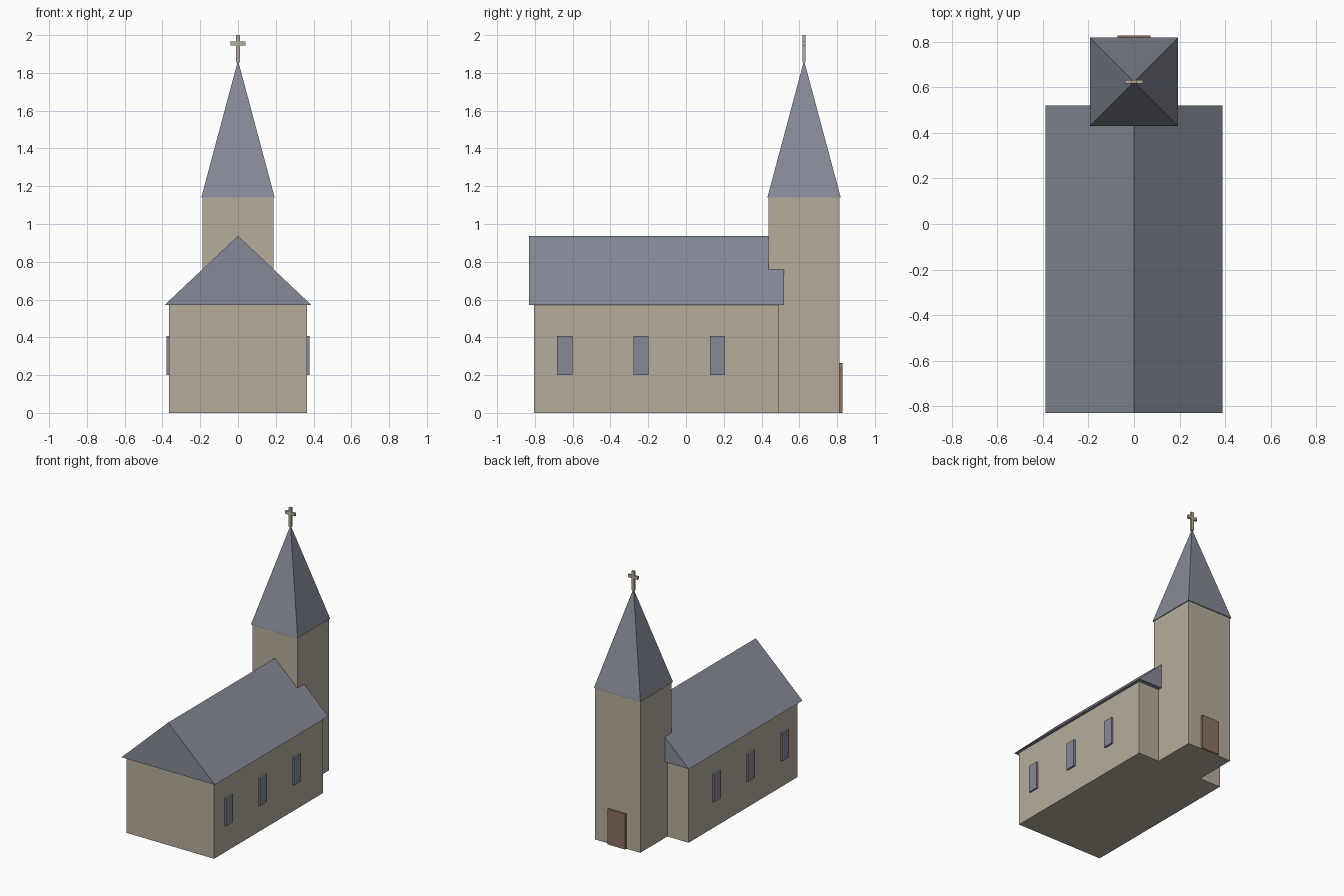
import bpy

if "Cube" in bpy.data.objects:
    bpy.data.objects.remove(bpy.data.objects["Cube"])


def material(name, color):
    m = bpy.data.materials.new(name)
    m.diffuse_color = (*color, 1)
    m.use_nodes = True
    m.node_tree.nodes["Principled BSDF"].inputs["Base Color"].default_value = m.diffuse_color
    return m


wall = material("beige_wall", (0.47, 0.42, 0.335))
slate = material("slate_grey", (0.235, 0.255, 0.305))
wood = material("brown_wood", (0.26, 0.165, 0.118))


def mesh_object(name, verts, faces, mat):
    me = bpy.data.meshes.new(name)
    me.from_pydata(verts, [], faces)
    me.materials.append(mat)
    ob = bpy.data.objects.new(name, me)
    bpy.context.collection.objects.link(ob)
    return ob


def box(name, x0, x1, y0, y1, z0, z1, mat):
    verts = [(x, y, z) for z in (z0, z1) for x, y in ((x0, y0), (x1, y0), (x1, y1), (x0, y1))]
    faces = [(3, 2, 1, 0), (4, 5, 6, 7)] + [(i, (i + 1) % 4, (i + 1) % 4 + 4, i + 4) for i in range(4)]
    return mesh_object(name, verts, faces, mat)


# Nave with a solid gabled roof
box("nave", -0.365, 0.365, -0.805, 0.49, 0, 0.573, wall)
roof_verts = [(x, y, z) for y in (-0.83, 0.52) for x, z in ((-0.388, 0.572), (0.388, 0.572), (0, 0.937))]
mesh_object("nave_roof", roof_verts,
            [(0, 1, 2), (5, 4, 3), (0, 3, 4, 1), (1, 4, 5, 2), (2, 5, 3, 0)], slate)

# Bell tower and pyramid spire
TOWER_Y = 0.625
box("tower", -0.188, 0.188, TOWER_Y - 0.187, TOWER_Y + 0.187, 0, 1.142, wall)
s = 0.194
base = [(sx * s, TOWER_Y + sy * s, 1.141) for sx, sy in ((-1, -1), (1, -1), (1, 1), (-1, 1))]
mesh_object("spire", base + [(0, TOWER_Y, 1.866)],
            [(3, 2, 1, 0)] + [(i, (i + 1) % 4, 4) for i in range(4)], slate)

# Cross on the spire
box("cross_post", -0.01, 0.01, TOWER_Y - 0.008, TOWER_Y + 0.008, 1.855, 2.0, wall)
for side, name in ((-1, "left"), (1, "right")):
    x0, x1 = sorted((side * 0.01, side * 0.04))
    box("cross_arm_" + name, x0, x1, TOWER_Y - 0.008, TOWER_Y + 0.008, 1.945, 1.967, wall)

# Side windows, three on each long wall
for side, name in ((-1, "left"), (1, "right")):
    x0, x1 = sorted((side * 0.36, side * 0.379))
    for i, y in enumerate((-0.642, -0.238, 0.167)):
        box(f"window_{name}_{i + 1}", x0, x1, y - 0.04, y + 0.04, 0.2, 0.408, slate)

# Entrance door on the tower
box("door", -0.073, 0.073, 0.805, 0.828, 0, 0.265, wood)
